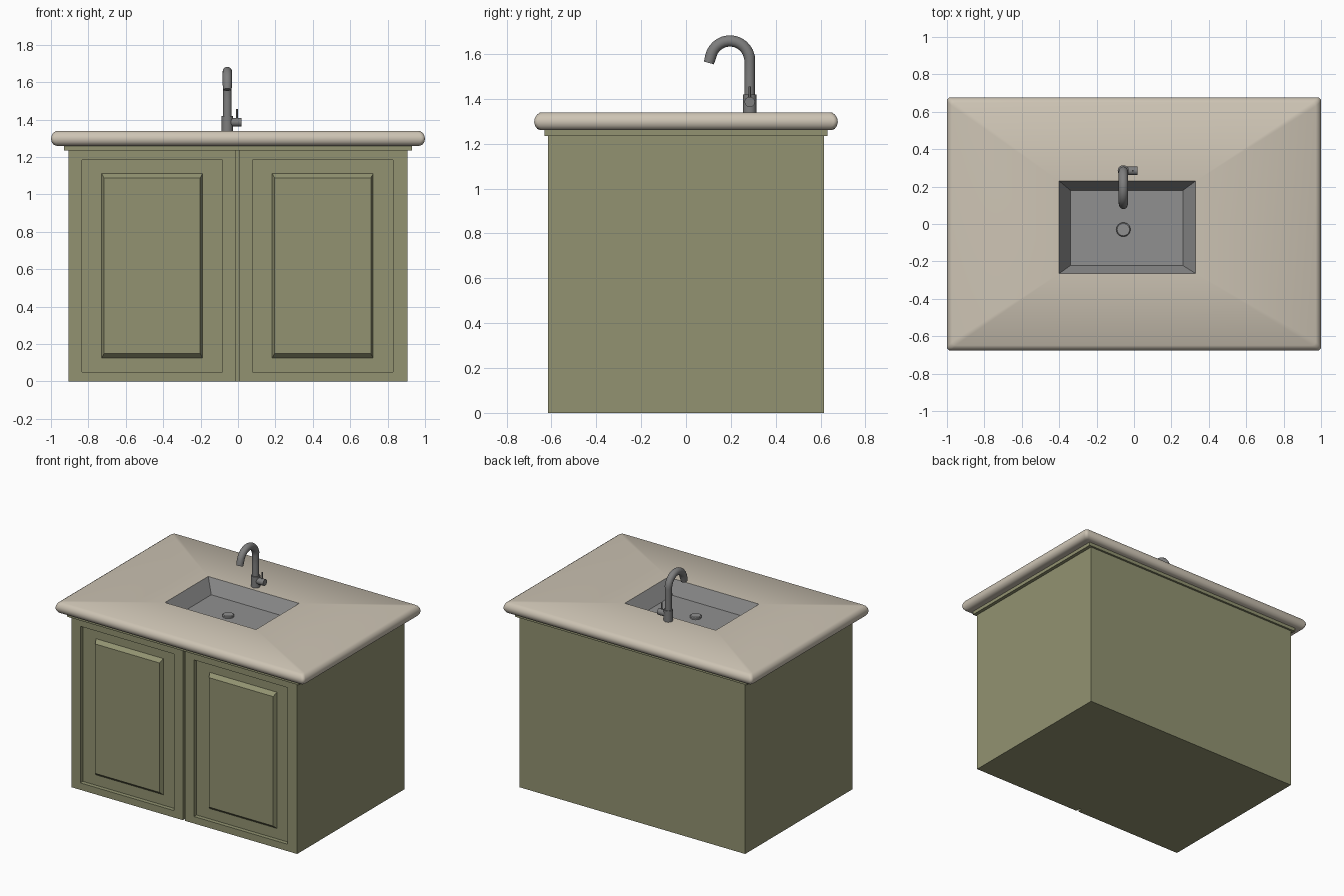
import bpy, bmesh, math
from mathutils import Vector

if "Cube" in bpy.data.objects:
    bpy.data.objects.remove(bpy.data.objects["Cube"])


def material(name, rgb):
    m = bpy.data.materials.new(name)
    m.diffuse_color = (*rgb, 1)
    m.use_nodes = True
    m.node_tree.nodes["Principled BSDF"].inputs["Base Color"].default_value = m.diffuse_color
    return m


OLIVE = material("olive_paint", (0.287, 0.291, 0.165))
STONE = material("beige_stone", (0.61, 0.55, 0.455))
STEEL = material("sink_grey", (0.28, 0.28, 0.28))
TAP = material("faucet_grey", (0.21, 0.21, 0.21))


def loft(name, rings, mat, start=False, end=True, smooth=False):
    """Skin a list of equal-length rings, optionally capping the ends."""
    bm = bmesh.new()
    vs = [[bm.verts.new(p) for p in r] for r in rings]
    n = len(vs[0])
    for a, b in zip(vs, vs[1:]):
        for i in range(n):
            j = (i + 1) % n
            bm.faces.new((a[i], a[j], b[j], b[i]))
    if start:
        bm.faces.new(vs[0][::-1])
    if end:
        bm.faces.new(vs[-1])
    me = bpy.data.meshes.new(name)
    bm.to_mesh(me)
    bm.free()
    me.materials.append(mat)
    ob = bpy.data.objects.new(name, me)
    bpy.context.collection.objects.link(ob)
    if smooth:
        bpy.ops.object.select_all(action='DESELECT')
        ob.select_set(True)
        bpy.context.view_layer.objects.active = ob
        bpy.ops.object.shade_smooth_by_angle(angle=math.radians(40))
    return ob


def flat_rect(x0, x1, y0, y1, z):
    return [(x0, y0, z), (x1, y0, z), (x1, y1, z), (x0, y1, z)]


def front_rect(x0, x1, z0, z1, y):
    return [(x0, y, z0), (x1, y, z0), (x1, y, z1), (x0, y, z1)]


def round_rect(x0, x1, y0, y1, z, r, seg=4):
    pts = []
    corners = ((x1 - r, y0 + r, -90), (x1 - r, y1 - r, 0),
               (x0 + r, y1 - r, 90), (x0 + r, y0 + r, 180))
    for cx, cy, a0 in corners:
        for k in range(seg + 1):
            a = math.radians(a0 + 90 * k / seg)
            pts.append((cx + r * math.cos(a), cy + r * math.sin(a), z))
    return pts


def tube(name, path, radii, mat, sides=20):
    """Sweep a circle along a path, with one radius per path point."""
    P = [Vector(p) for p in path]
    rings = []
    for i, p in enumerate(P):
        t = (P[min(i + 1, len(P) - 1)] - P[max(i - 1, 0)]).normalized()
        ref = Vector((1, 0, 0)) if abs(t.x) < 0.9 else Vector((0, 1, 0))
        u = (ref - t * ref.dot(t)).normalized()
        v = t.cross(u)
        rings.append([p + radii[i] * (u * math.cos(a) + v * math.sin(a))
                      for a in (2 * math.pi * k / sides for k in range(sides))])
    return loft(name, rings, mat, start=True, smooth=True)


# Cabinet body
loft("cabinet_body", [flat_rect(-.905, .905, -.58, .615, z) for z in (0, 1.237)],
     OLIVE, start=True)

# Two doors: frame, recess and raised bevelled panel
FRONT, BACK = -.615, -.585
for side, x0, x1 in (("left", -.905, -.012), ("right", .005, .905)):
    c = -.459 if side == "left" else .453

    def door_rect(half, z0, z1, y):
        return front_rect(c - half, c + half, z0, z1, y)

    loft(side + "_door", [
        front_rect(x0, x1, 0, 1.237, -.578),
        front_rect(x0, x1, 0, 1.237, FRONT),
        door_rect(.375, .05, 1.185, FRONT),
        door_rect(.375, .05, 1.185, BACK),
        door_rect(.27, .125, 1.112, BACK),
        door_rect(.257, .15, 1.088, FRONT + .002)], OLIVE)

# Moulding below the counter
loft("counter_moulding", [flat_rect(-.93, .93, -.63, .63, z) for z in (1.235, 1.262)],
     OLIVE, start=True, end=False)

# Countertop with rounded edge and sink opening
edge = ((.075, 1.26), (.03, 1.26), (.014, 1.266), (.004, 1.28), (0, 1.297),
        (.003, 1.313), (.012, 1.329), (.028, 1.34))
rings = [round_rect(-1 + d, 1 - d, -.677 + d, .677 - d, z, .02) for d, z in edge]
HOLE = (-.4, .33, -.265, .23)
rings.append(round_rect(*HOLE, 1.34, .001))
loft("countertop", rings, STONE, end=False, smooth=True)

# Sink basin with sloping walls, and drain
loft("sink_basin", [flat_rect(*HOLE, 1.34),
                    flat_rect(-.34, .262, -.222, .18, 1.242)], STEEL)
tube("sink_drain", [(-.057, -.03, z) for z in (1.241, 1.253, 1.258)],
     (.038, .038, .033), STEEL, 24)

# Faucet: base, gooseneck spout, valve and lever
FX, FY = -.057, .284
tube("faucet_base", [(FX, FY, 1.338), (FX, FY, 1.42)], (.03, .03), TAP)
path = [(FX, FY, 1.41), (FX, FY, 1.5)]
for k in range(15):
    a = math.radians(168 * k / 14)
    path.append((FX, .196 + .088 * math.cos(a), 1.57 + .088 * math.sin(a)))
path.append((FX, .102, 1.56))
tube("faucet_spout", path, [.023] * 3 + [.025] * (len(path) - 4) + [.023], TAP)
tube("faucet_valve", [(FX, FY, 1.386), (.018, FY, 1.386)], (.023, .023), TAP)
tube("faucet_lever", [(-.006, FY, 1.395), (-.006, FY, 1.456)], (.005, .005), TAP, 10)
